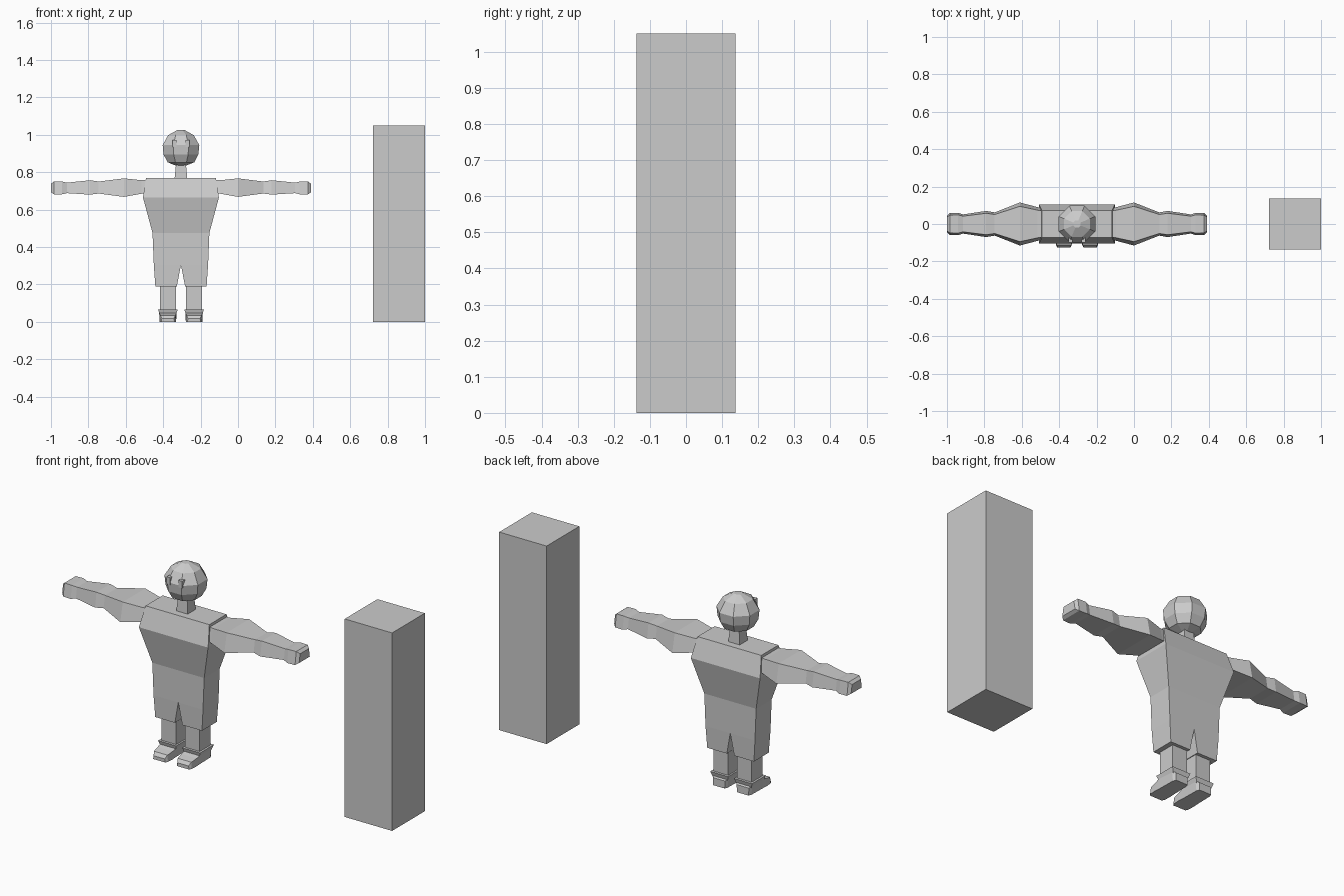
import bpy, bmesh, math

CX = -0.305  # centre line of the figure


def make(name, bm, loc=(CX, 0, 0), mirror=False):
    bmesh.ops.recalc_face_normals(bm, faces=bm.faces)
    me = bpy.data.meshes.new(name)
    bm.to_mesh(me)
    bm.free()
    ob = bpy.data.objects.new(name, me)
    ob.location = loc
    bpy.context.collection.objects.link(ob)
    if mirror:
        ob.modifiers.new("Mirror", 'MIRROR').use_mirror_merge = False
    return ob


def loft(name, rings, mirror=False):
    """Skin a list of equal-sized point rings and cap both ends."""
    bm = bmesh.new()
    vs = [[bm.verts.new(p) for p in r] for r in rings]
    n = len(vs[0])
    for a, b in zip(vs, vs[1:]):
        for i in range(n):
            j = (i + 1) % n
            bm.faces.new((a[i], a[j], b[j], b[i]))
    bm.faces.new(vs[0])
    bm.faces.new(vs[-1])
    return make(name, bm, mirror=mirror)


def rect(z, x0, x1, y0, y1):
    return [(x0, y0, z), (x1, y0, z), (x1, y1, z), (x0, y1, z)]


def box(name, x0, x1, y0, y1, z0, z1, mirror=False):
    return loft(name, [rect(z0, x0, x1, y0, y1), rect(z1, x0, x1, y0, y1)], mirror)


# Tall block beside the figure
pillar = box("block", 0.722 - CX, 1.0 - CX, -0.137, 0.137, 0, 1.05)

# Torso, wide at the chest and tapering to the hips
loft("torso", [rect(z, -w, w, -d, d) for z, w, d in (
    (0.305, 0.145, 0.065), (0.475, 0.152, 0.065),
    (0.665, 0.203, 0.105), (0.77, 0.187, 0.072))])

# Trouser legs, split at the crotch
loft("trouser_leg", [rect(0.19, 0.022, 0.137, -0.062, 0.062),
                     rect(0.305, 0.0, 0.145, -0.065, 0.065)], True)

# Lower legs
box("lower_leg", 0.026, 0.112, -0.045, 0.045, 0.03, 0.2, True)

# Shoes: sections from heel to toe (y, bottom half width, top half width, top z)
FX = 0.07
loft("shoe", [[(FX - b, y, 0), (FX + b, y, 0), (FX + t, y, z), (FX - t, y, z)]
              for y, b, t, z in (
    (0.06, 0.034, 0.036, 0.04), (0.045, 0.04, 0.046, 0.05),
    (-0.045, 0.042, 0.047, 0.05), (-0.075, 0.044, 0.044, 0.042),
    (-0.112, 0.042, 0.04, 0.035), (-0.125, 0.036, 0.032, 0.018))], True)

# Flared ankle collars
loft("shoe_collar", [rect(0.04, FX - 0.044, FX + 0.044, -0.05, 0.05),
                     rect(0.067, FX - 0.053, FX + 0.053, -0.058, 0.058)], True)

# Arms: (distance from centre, half depth, bottom z, top z), narrower on top
loft("arm", [[(x, -d, b), (x, d, b), (x, d * 0.82, t), (x, -d * 0.82, t)]
             for x, d, b, t in (
    (0.185, 0.085, 0.69, 0.757), (0.21, 0.09, 0.685, 0.757),
    (0.305, 0.115, 0.668, 0.767), (0.44, 0.062, 0.686, 0.75),
    (0.485, 0.07, 0.68, 0.757), (0.61, 0.051, 0.688, 0.744),
    (0.635, 0.06, 0.682, 0.75), (0.68, 0.058, 0.682, 0.75),
    (0.695, 0.045, 0.692, 0.738))], True)

# Neck
loft("neck", [rect(0.765, -0.034, 0.034, -0.034, 0.034),
              rect(0.85, -0.026, 0.026, -0.028, 0.028)])

# Faceted head
loft("head", [[(r * math.cos(math.tau * (i + 0.5) / 8) * 1.06,
                r * math.sin(math.tau * (i + 0.5) / 8) * 1.06, z) for i in range(8)]
              for r, z in ((0.03, 0.836), (0.073, 0.853), (0.095, 0.895),
                           (0.1, 0.945), (0.07, 0.998), (0.02, 1.025))])

# Eyes
box("eye", 0.024, 0.046, -0.098, -0.06, 0.935, 0.972, True)
